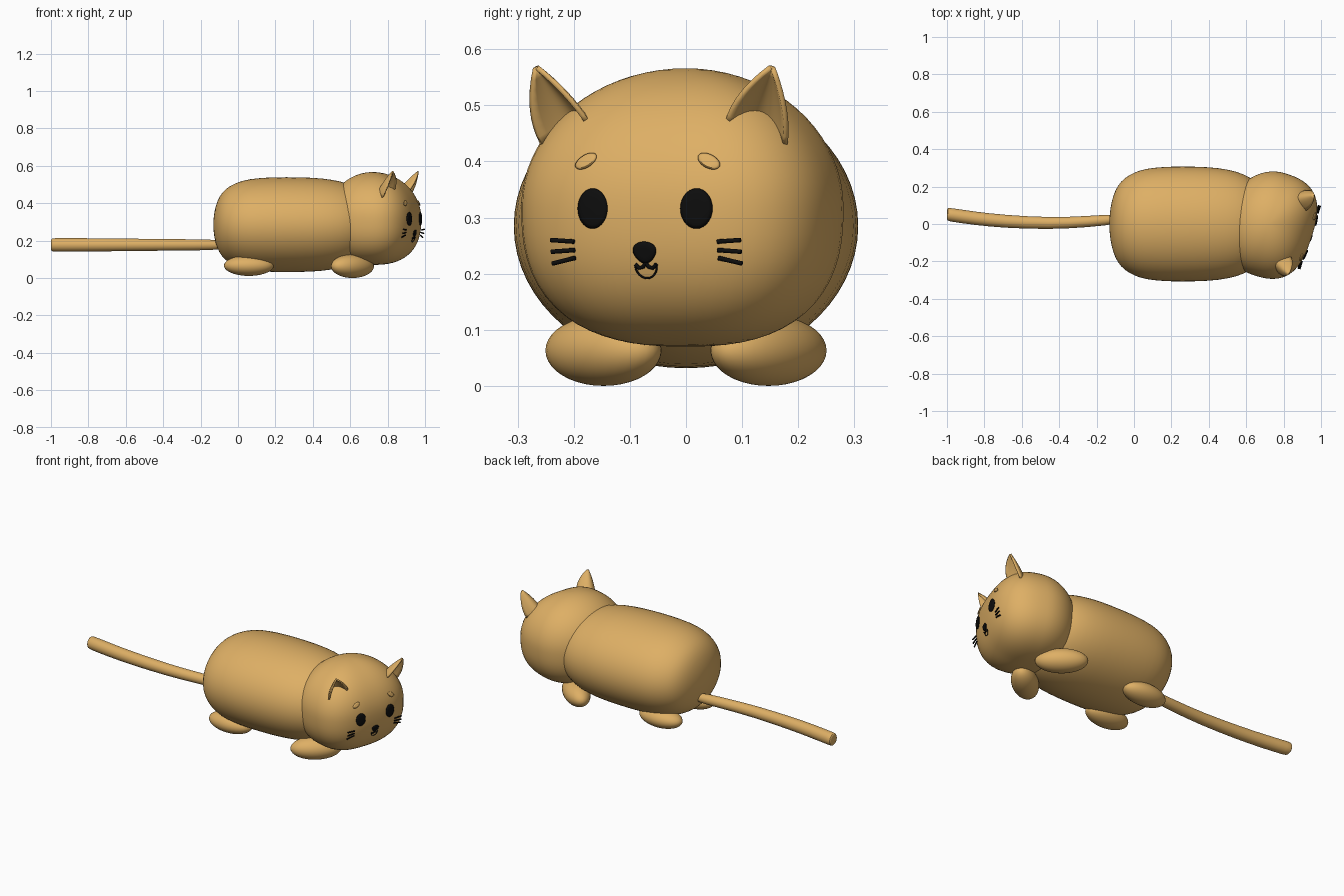
import bpy, bmesh, math
from mathutils import Vector

cube = bpy.data.objects.get("Cube")
if cube:
    bpy.data.objects.remove(cube, do_unlink=True)


def material(name, rgb):
    m = bpy.data.materials.new(name)
    m.use_nodes = True
    m.diffuse_color = (*rgb, 1)
    bsdf = m.node_tree.nodes["Principled BSDF"]
    bsdf.inputs["Base Color"].default_value = (*rgb, 1)
    bsdf.inputs["Roughness"].default_value = 0.7
    return m


TAN = material("tan fur", (0.73, 0.43, 0.13))
BLACK = material("black", (0.004, 0.004, 0.004))
HEAD_X, HEAD_YAW = 0.72, math.radians(-18)
DEPTH, WIDTH, HEIGHT, MID = 0.24, 0.285, 0.248, 0.318   # head radii and centre height


def add(name, bm, mat, on_head=False):
    mesh = bpy.data.meshes.new(name)
    bmesh.ops.recalc_face_normals(bm, faces=bm.faces)
    bm.to_mesh(mesh)
    bm.free()
    return link(name, mesh, mat, on_head)


def link(name, data, mat, on_head):
    data.materials.append(mat)
    ob = bpy.data.objects.new(name, data)
    bpy.context.collection.objects.link(ob)
    if on_head:
        ob.location.x = HEAD_X
        ob.rotation_euler.z = HEAD_YAW
    return ob


def loft(name, rings, sides=32):
    """Tube along x from rings of (x, y, z, y radius, z radius)."""
    bm = bmesh.new()
    loops = []
    for x, y, z, ry, rz in rings:
        angles = [2 * math.pi * i / sides for i in range(sides)]
        loops.append([bm.verts.new((x, y + ry * math.cos(a), z + rz * math.sin(a))) for a in angles])
    for p, q in zip(loops, loops[1:]):
        for i in range(sides):
            j = (i + 1) % sides
            bm.faces.new((p[i], p[j], q[j], q[i]))
    bm.faces.new(loops[0])
    bm.faces.new(loops[-1])
    ob = add(name, bm, TAN)
    sub = ob.modifiers.new("smooth", "SUBSURF")
    sub.levels = sub.render_levels = 1
    return ob


# Body: long rounded barrel
profile = [(-0.131, 0.1), (-0.128, 0.25), (-0.112, 0.5), (-0.085, 0.68), (-0.05, 0.8), (0, 0.895),
           (0.06, 0.96), (0.15, 0.99), (0.25, 1), (0.4, 0.99), (0.5, 0.95), (0.585, 0.875),
           (0.66, 0.73), (0.71, 0.5), (0.73, 0.2)]
loft("body", [(x, 0, 0.285, 0.31 * r, 0.256 * r) for x, r in profile])

# Tail: gently bowed tube with a bevelled tip
tail = [(-1, 0.052, 0.028), (-0.996, 0.052, 0.034), (-0.985, 0.05, 0.037), (-0.85, 0.03, 0.036),
        (-0.7, 0.014, 0.035), (-0.45, 0.002, 0.032), (-0.25, 0.012, 0.03), (-0.05, 0.03, 0.028)]
loft("tail", [(x, y, 0.177, r, r) for x, y, r in tail], 24)


# Head: ball with a flatter face and a fuller chin
def head_powers(x, z):
    return (2.8 if x > 0 else 2.0), (2.0 if z > 0 else 2.5)


def face_point(l, z, lift=0.0):
    """Point on the front of the head at side offset l and height z."""
    h, v = head_powers(1, z - MID)
    level = (1 - abs((z - MID) / HEIGHT) ** v) ** (h / v)
    return Vector((DEPTH * (level - abs(l / WIDTH) ** h) ** (1 / h) + lift, l, z))


bm = bmesh.new()
bmesh.ops.create_uvsphere(bm, u_segments=56, v_segments=36, radius=1)
for vert in bm.verts:
    d = Vector((vert.co.x * DEPTH, vert.co.y * WIDTH, vert.co.z * HEIGHT))
    h, v = head_powers(d.x, d.z)
    flat = abs(d.x / DEPTH) ** h + abs(d.y / WIDTH) ** h
    vert.co = d / (flat ** (v / h) + abs(d.z / HEIGHT) ** v) ** (1 / v) + Vector((0, 0, MID))
add("head", bm, TAN, True)


# Paws: front pair toes inward, back pair straight
def paw(name, centre, radii, angle):
    bm = bmesh.new()
    bmesh.ops.create_uvsphere(bm, u_segments=32, v_segments=20, radius=1)
    for vert in bm.verts:
        vert.co = [c * r for c, r in zip(vert.co, radii)]
    ob = add(name, bm, TAN)
    ob.location = centre
    ob.rotation_euler.z = angle


def ear(name, side):
    """Curled shell open to the front, rising to a point."""
    inner, back, outer = Vector((0.165, 0.13, 0.468)), Vector((0.04, 0.165, 0.485)), Vector((0.13, 0.228, 0.43))
    tip = Vector((0.186, 0.222, 0.57))
    centre = (inner + back + outer) / 3
    bm = bmesh.new()
    n, m = 12, 8
    rows = []
    for i in range(n + 1):
        u = i / n
        base = inner * (1 - u) ** 2 + back * 2 * u * (1 - u) + outer * u * u
        push = (base + tip) / 2 + (base - centre) * 0.45
        row = []
        for j in range(m + 1):
            t = 0.97 * j / m
            p = base * (1 - t) ** 2 + push * 2 * t * (1 - t) + tip * t * t
            row.append(bm.verts.new((p.x, p.y * side, p.z)))
        rows.append(row)
    for p, q in zip(rows, rows[1:]):
        for j in range(m):
            bm.faces.new((p[j], p[j + 1], q[j + 1], q[j]))
    ob = add(name, bm, TAN, True)
    shell = ob.modifiers.new("thickness", "SOLIDIFY")
    shell.thickness = 0.009
    shell.offset = 0


def patch(name, l, z, rl, rz, mat, tilt=0.0, taper=0.0):
    """Thin oval plate that follows the face."""
    bm = bmesh.new()
    sides, loops = 28, []
    for k in (0.15, 0.5, 0.8, 1):
        loop = []
        for i in range(sides):
            a = 2 * math.pi * i / sides
            s, t = k * rl * math.cos(a) * (1 + taper * math.sin(a)), k * rz * math.sin(a)
            x = s * math.cos(tilt) - t * math.sin(tilt)
            y = s * math.sin(tilt) + t * math.cos(tilt)
            loop.append(bm.verts.new(face_point(l + x, z + y, 0.004 if k < 1 else 0.002)))
        loops.append(loop)
    bm.faces.new(loops[0])
    for p, q in zip(loops, loops[1:]):
        for i in range(sides):
            j = (i + 1) % sides
            bm.faces.new((p[i], p[j], q[j], q[i]))
    ob = add(name, bm, mat, True)
    plate = ob.modifiers.new("plate", "SOLIDIFY")
    plate.thickness = 0.006
    plate.offset = 0


def stroke(name, points, radius):
    """Thin drawn line through (l, z, lift) points on the face."""
    curve = bpy.data.curves.new(name, "CURVE")
    curve.dimensions = "3D"
    curve.bevel_depth = radius
    curve.bevel_resolution = 2
    curve.use_fill_caps = True
    spline = curve.splines.new("POLY")
    spline.points.add(len(points) - 1)
    for point, (l, z, lift) in zip(spline.points, points):
        point.co = (*face_point(l, z, lift), 1)
    link(name, curve, BLACK, True)


# Paired parts
for word, s in (("left", 1), ("right", -1)):
    paw(f"{word}_front_paw", (0.612, 0.147 * s, 0.063), (0.138, 0.07, 0.063), math.radians(-40) * s)
    paw(f"{word}_back_paw", (0.058, 0.15 * s, 0.066), (0.133, 0.07, 0.055), 0)
    ear(f"{word}_ear", s)
    patch(f"{word}_eye", 0.097 * s, 0.316, 0.028, 0.035, BLACK)
    patch(f"{word}_eyebrow", 0.115 * s, 0.4, 0.021, 0.01, TAN, math.radians(-28) * s)
    for k, (z_in, z_out) in enumerate(((0.257, 0.26), (0.242, 0.239), (0.228, 0.218))):
        stroke(f"{word}_whisker_{k + 1}", [(0.134 * s, z_in, 0.006), (0.178 * s, z_out, 0.021)], 0.004)
    # Upper lip, one curve each side of the nose
    stroke(f"{word}_lip", [(0, 0.22, 0.003), (0.005 * s, 0.212, 0.003), (0.013 * s, 0.21, 0.003),
                           (0.02 * s, 0.217, 0.003)], 0.0035)

# Nose and open mouth line
patch("nose", 0, 0.238, 0.02, 0.018, BLACK, taper=0.25)
arc = [math.pi * (1 + i / 12) for i in range(13)]
stroke("mouth", [(0.02 * math.cos(a), 0.214 + 0.022 * math.sin(a), 0.002) for a in arc], 0.0018)

# Smooth shading with crisp edges
bpy.ops.object.select_all(action="DESELECT")
for ob in bpy.context.collection.objects:
    if ob.type == "MESH":
        ob.select_set(True)
        bpy.context.view_layer.objects.active = ob
bpy.ops.object.shade_smooth_by_angle(angle=math.radians(40))
